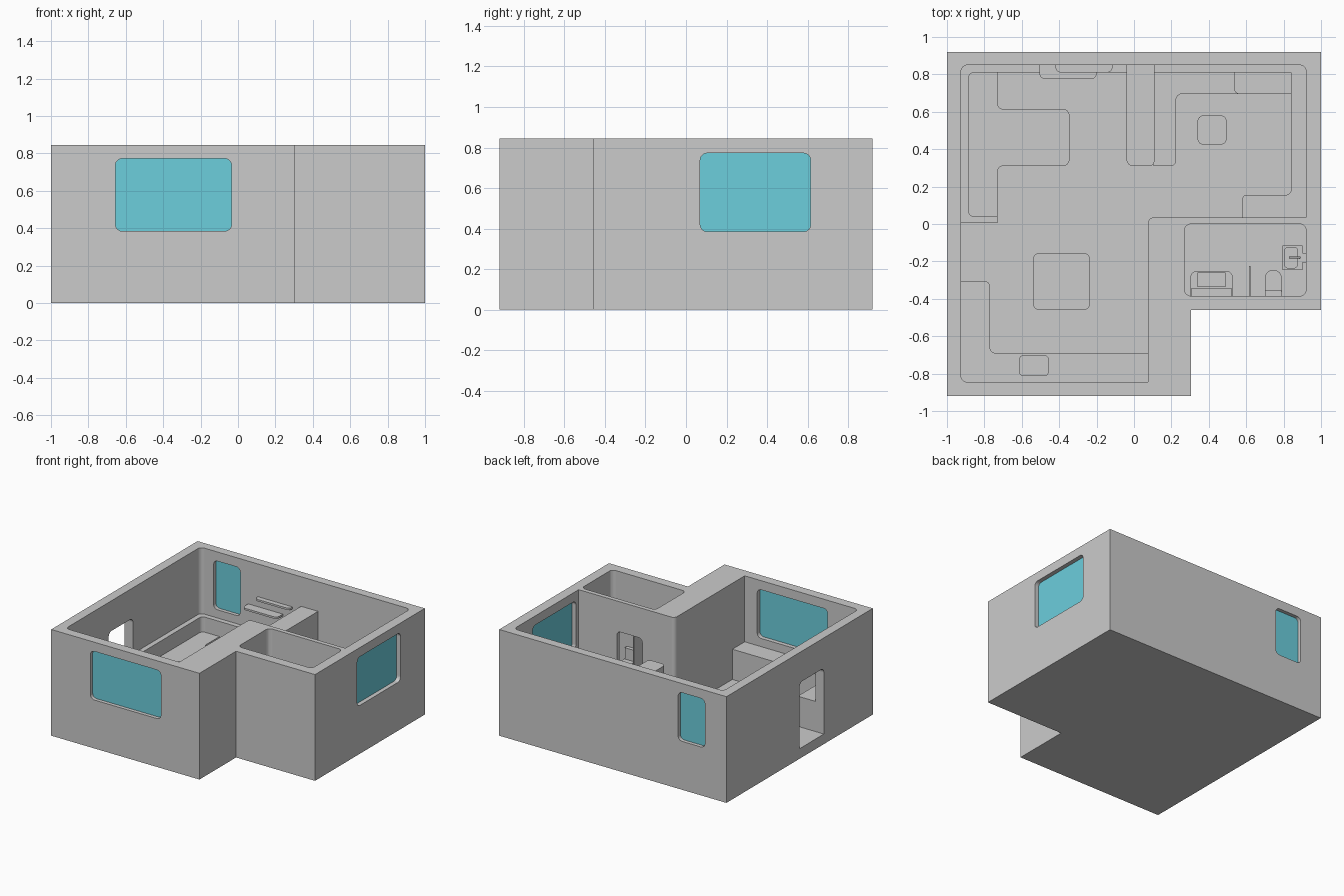
import bpy, bmesh, math
from mathutils import Vector

if "Cube" in bpy.data.objects:
    bpy.data.objects.remove(bpy.data.objects["Cube"])

FLOOR, TOP = 0.08, 0.845


def outline(pts, n=6):
    """Polygon of (x, y[, r]) corners, with right-angled corners rounded by r."""
    out = []
    for i, p in enumerate(pts):
        c = Vector(p[:2])
        r = p[2] if len(p) > 2 else 0
        if r == 0:
            out.append(c)
            continue
        u = (Vector(pts[i - 1][:2]) - c).normalized() * r
        v = (Vector(pts[(i + 1) % len(pts)][:2]) - c).normalized() * r
        for k in range(n + 1):
            t = math.pi / 2 * k / n
            out.append(c + u + v - v * math.cos(t) - u * math.sin(t))
    return out


def prism(name, pts, a, b, axis='z', mat=None):
    """Extrude an outline between a and b along the given axis."""
    place = {'z': lambda p, h: (p[0], p[1], h),
             'y': lambda p, h: (p[0], h, p[1]),
             'x': lambda p, h: (h, p[0], p[1])}[axis]
    bm = bmesh.new()
    ring = outline(pts)
    lo = [bm.verts.new(place(p, a)) for p in ring]
    hi = [bm.verts.new(place(p, b)) for p in ring]
    bm.faces.new(lo)
    bm.faces.new(hi)
    for i in range(len(ring)):
        j = (i + 1) % len(ring)
        bm.faces.new((lo[i], lo[j], hi[j], hi[i]))
    bmesh.ops.recalc_face_normals(bm, faces=bm.faces)
    me = bpy.data.meshes.new(name)
    bm.to_mesh(me)
    bm.free()
    ob = bpy.data.objects.new(name, me)
    bpy.context.collection.objects.link(ob)
    if mat:
        me.materials.append(mat)
    return ob


def rect(x0, x1, y0, y1, r=0):
    return [(x0, y0, r), (x1, y0, r), (x1, y1, r), (x0, y1, r)]


def cut(ob, cutter):
    """Subtract a cutter and remove it."""
    m = ob.modifiers.new('cut', 'BOOLEAN')
    m.operation, m.solver, m.object = 'DIFFERENCE', 'EXACT', cutter
    bpy.context.view_layer.objects.active = ob
    bpy.ops.object.modifier_apply(modifier=m.name)
    bpy.data.objects.remove(cutter)


def rod(name, loc, r, depth, rot=(0, 0, 0)):
    bpy.ops.mesh.primitive_cylinder_add(vertices=16, radius=r, depth=depth, location=loc, rotation=rot)
    bpy.context.object.name = name
    bpy.ops.object.shade_smooth_by_angle()


glass = bpy.data.materials.new('glass')
glass.diffuse_color = (0.15, 0.62, 0.72, 1)
glass.use_nodes = True
glass.node_tree.nodes["Principled BSDF"].inputs["Base Color"].default_value = glass.diffuse_color

# Floor slab and walls
plan = [(-1, -0.92), (0.305, -0.92), (0.305, -0.46), (1, -0.46), (1, 0.92), (-1, 0.92)]
prism('floor', plan, 0, FLOOR)
walls = prism('walls', plan, FLOOR, TOP)
main_room = [(-0.925, -0.845, 0.035), (0.075, -0.845), (0.075, 0.035, 0.03),
             (0.92, 0.035), (0.92, 0.85, 0.035), (-0.925, 0.85, 0.035)]
cut(walls, prism('room_cutter', main_room, 0.04, 1))
cut(walls, prism('bath_cutter', rect(0.27, 0.92, -0.385, 0.0, 0.035), 0.04, 1))

# Windows: axis, span along the wall, wall range, pane position
for name, axis, s0, s1, w0, w1, pane in [
        ('front_window', 'y', -0.655, -0.035, -0.95, -0.80, -0.885),
        ('back_window', 'y', -0.81, -0.575, 0.82, 0.95, 0.885),
        ('right_window', 'x', 0.07, 0.615, 0.88, 1.05, 0.96)]:
    shape = rect(s0, s1, 0.385, 0.772, 0.035)
    cut(walls, prism(name + '_cutter', shape, w0, w1, axis))
    prism(name, shape, pane - 0.006, pane + 0.006, axis, glass)

# Doorways
for name, axis, s0, s1, w0, w1 in [
        ('entry', 'x', -0.305, 0.0, -1.05, -0.9),
        ('bath_door', 'y', 0.36, 0.585, -0.03, 0.06)]:
    shape = [(s0, 0.04), (s1, 0.04), (s1, 0.605, 0.035), (s0, 0.605, 0.035)]
    cut(walls, prism(name + '_cutter', shape, w0, w1, axis))

# Bedroom: ledge around the corner, bed with side benches, divider, shelves
prism('bedroom_ledge', [(-0.925, 0.005), (-0.73, 0.005), (-0.73, 0.04), (-0.885, 0.04, 0.03),
                        (-0.885, 0.81, 0.03), (-0.04, 0.81), (-0.04, 0.85), (-0.925, 0.85, 0.035)],
      FLOOR, 0.32)
prism('bed', [(-0.89, 0.035), (-0.73, 0.035), (-0.73, 0.31, 0.03), (-0.345, 0.31, 0.035),
              (-0.345, 0.615, 0.035), (-0.73, 0.615, 0.03), (-0.73, 0.815), (-0.89, 0.815)],
      FLOOR, 0.20)
prism('divider', [(-0.04, 0.31, 0.035), (0.11, 0.31, 0.03), (0.11, 0.85), (-0.04, 0.85)], FLOOR, 0.61)
prism('lower_shelf', [(-0.505, 0.775, 0.03), (-0.20, 0.775, 0.03), (-0.20, 0.855), (-0.505, 0.855)], 0.49, 0.505)
prism('upper_shelf', [(-0.42, 0.81, 0.03), (-0.115, 0.81, 0.03), (-0.115, 0.855), (-0.42, 0.855)], 0.57, 0.585)

# Lounge: corner sofa, backrest, end cabinet, sideboard, low table
prism('sofa_seat', [(0.105, 0.31), (0.225, 0.31, 0.03), (0.225, 0.695, 0.03),
                    (0.845, 0.695), (0.845, 0.815), (0.105, 0.815)], FLOOR, 0.19)
prism('sofa_back', rect(0.105, 0.845, 0.81, 0.85), FLOOR, 0.31)
prism('end_cabinet', [(0.535, 0.695, 0.03), (0.845, 0.695), (0.845, 0.815), (0.535, 0.815)], FLOOR, 0.25)
prism('sideboard', [(0.84, 0.85), (0.84, 0.155, 0.03), (0.58, 0.155, 0.02), (0.58, 0.035),
                    (0.92, 0.035), (0.92, 0.85, 0.035)], FLOOR, 0.31)
prism('low_table', rect(0.34, 0.495, 0.425, 0.58, 0.03), FLOOR, 0.18)

# Kitchen: L-shaped counter with sink, dining table
counter = prism('counter', [(-0.925, -0.845, 0.035), (0.075, -0.845), (0.075, -0.69),
                            (-0.77, -0.69, 0.03), (-0.77, -0.305, 0.03), (-0.925, -0.305)],
                FLOOR, 0.32)
cut(counter, prism('sink_cutter', rect(-0.61, -0.46, -0.81, -0.705, 0.015), 0.26, 0.4))
prism('dining_table_top', rect(-0.54, -0.235, -0.46, -0.155, 0.035), 0.255, 0.28)
prism('dining_table_base', rect(-0.44, -0.335, -0.36, -0.255, 0.03), FLOOR, 0.255)

# Bathroom: bench unit with basin, screen, toilet, washbasin and tap
unit = prism('bath_unit', [(0.30, -0.385), (0.53, -0.385), (0.53, -0.25, 0.04), (0.30, -0.25, 0.04)],
             FLOOR, 0.20)
cut(unit, prism('bath_unit_cutter', rect(0.34, 0.49, -0.335, -0.262), 0.13, 0.3))
prism('bath_unit_back', rect(0.305, 0.525, -0.385, -0.345), 0.20, 0.25)
prism('bath_screen', rect(0.615, 0.622, -0.385, -0.225), FLOOR, 0.52)
prism('toilet_bowl', [(0.70, -0.37), (0.79, -0.37), (0.79, -0.245, 0.044), (0.70, -0.245, 0.044)],
      FLOOR, 0.18)
prism('toilet_tank', rect(0.70, 0.79, -0.385, -0.355, 0.006), FLOOR, 0.27)
basin = prism('washbasin', rect(0.795, 0.90, -0.245, -0.115), 0.25, 0.30)
cut(basin, prism('washbasin_cutter', rect(0.805, 0.875, -0.235, -0.125, 0.02), 0.265, 0.4))
prism('washbasin_bracket', rect(0.895, 0.925, -0.205, -0.155), 0.25, 0.30)
rod('tap_post', (0.885, -0.18, 0.32), 0.007, 0.05)
rod('tap_spout', (0.86, -0.18, 0.345), 0.005, 0.06, (0, math.pi / 2, 0))
